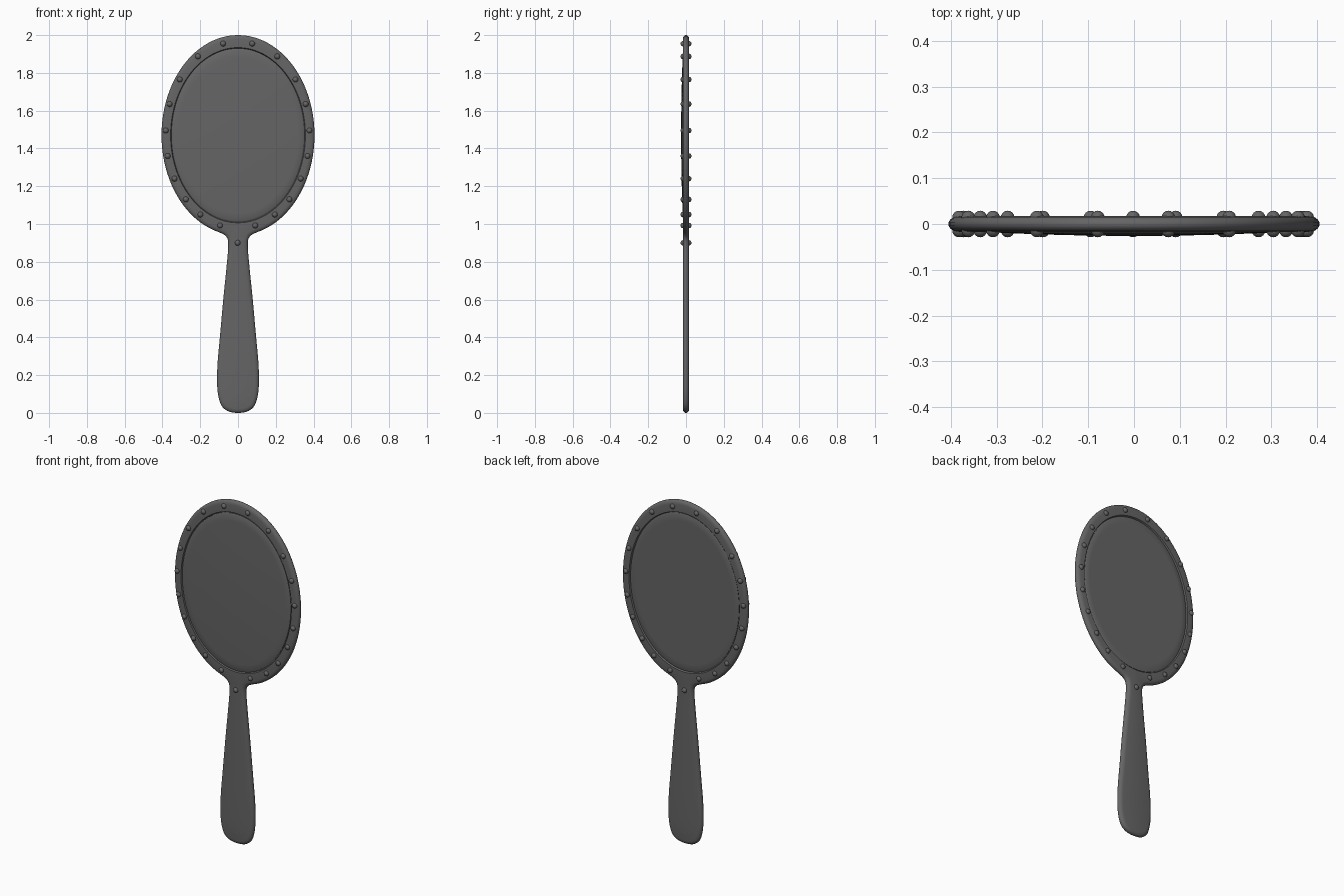
import bpy, bmesh
from math import sin, cos, pi, radians
from mathutils import Vector

if "Cube" in bpy.data.objects:
    bpy.data.objects.remove(bpy.data.objects["Cube"], do_unlink=True)

HEAD_Z, HEAD_X, HEAD_H = 1.47, 0.405, 0.53
GLASS_X, GLASS_H = 0.353, 0.46


def material(name, value):
    mat = bpy.data.materials.new(name)
    mat.use_nodes = True
    mat.diffuse_color = (value, value, value, 1)
    mat.node_tree.nodes["Principled BSDF"].inputs["Base Color"].default_value = (value, value, value, 1)
    return mat


METAL = material("dark grey", 0.13)


def finish(bm, name, angle=35):
    bmesh.ops.recalc_face_normals(bm, faces=bm.faces)
    mesh = bpy.data.meshes.new(name)
    bm.to_mesh(mesh)
    bm.free()
    mesh.materials.append(METAL)
    obj = bpy.data.objects.new(name, mesh)
    bpy.context.collection.objects.link(obj)
    bpy.ops.object.select_all(action="DESELECT")
    obj.select_set(True)
    bpy.context.view_layer.objects.active = obj
    bpy.ops.object.shade_smooth_by_angle(angle=radians(angle))
    return obj


def ellipse(rx, rz, n=96):
    return [Vector((rx * sin(2 * pi * i / n), HEAD_Z - rz * cos(2 * pi * i / n))) for i in range(n)]


def smooth_path(pts, steps=5):
    """Catmull-Rom samples through the points, without the first and last ones."""
    out = []
    for a, b, c, d in zip(pts, pts[1:], pts[2:], pts[3:]):
        for k in range(steps):
            t = k / steps
            out.append(0.5 * (2 * b + (c - a) * t + (2 * a - 5 * b + 4 * c - d) * t * t
                              + (3 * b - a - 3 * c + d) * t ** 3))
    return out


def inset(loop, dist):
    out = []
    for i, p in enumerate(loop):
        t = (loop[(i + 1) % len(loop)] - loop[i - 1]).normalized()
        out.append(p + Vector((-t.y, t.x)) * dist)
    return out


def add_ring(bm, loop, y):
    return [bm.verts.new((p.x, y, p.y)) for p in loop]


def bridge(bm, a, b):
    n = len(a)
    for i in range(n):
        bm.faces.new((a[i], a[(i + 1) % n], b[(i + 1) % n], b[i]))


def loop_edges(bm, ring):
    return [bm.edges.get((ring[i - 1], ring[i])) or bm.edges.new((ring[i - 1], ring[i]))
            for i in range(len(ring))]


# Silhouette: handle profile up to the neck, then around the oval head
handle = [Vector(p) for p in (
    (-0.05, 0.006), (0, 0), (0.05, 0.008), (0.087, 0.038), (0.106, 0.1), (0.111, 0.18),
    (0.107, 0.28), (0.096, 0.4), (0.078, 0.6), (0.060, 0.78), (0.052, 0.88),
    (0.057, 0.925), (0.085, 0.951), (0.12, 0.964))]
half = smooth_path(handle)
half += [p for p in ellipse(HEAD_X, HEAD_H) if p.x > 0.088]
outline = half + [Vector((0, HEAD_Z + HEAD_H))]
top = [p for p in ellipse(HEAD_X, HEAD_H) if 0.001 < p.x <= 0.088 and p.y > HEAD_Z]
outline = half + top + [Vector((0, HEAD_Z + HEAD_H))]
outline += [Vector((-p.x, p.y)) for p in reversed((half + top)[1:])]

# Frame and handle: rounded plate with an oval recess on both sides
bm = bmesh.new()
section = [(0.022, -0.017), (0.011, -0.015), (0.004, -0.010), (0, -0.004)]
section += [(d, -y) for d, y in reversed(section)]
rings = [add_ring(bm, inset(outline, d), y) for d, y in section]
for a, b in zip(rings, rings[1:]):
    bridge(bm, a, b)
for ring, side in ((rings[0], -1), (rings[-1], 1)):
    lip = add_ring(bm, ellipse(GLASS_X + 0.004, GLASS_H + 0.004), side * 0.017)
    edges = loop_edges(bm, ring) + loop_edges(bm, lip)
    bmesh.ops.triangle_fill(bm, edges=edges, use_beauty=True, normal=(0, side, 0))
    floor = add_ring(bm, ellipse(GLASS_X, GLASS_H), side * 0.007)
    bridge(bm, lip, floor)
    bm.faces.new(floor)
finish(bm, "frame_and_handle")


# Oval panels: domed glass in front, flat plate behind
def panel(name, side, edge_y, bulge):
    bm = bmesh.new()
    prev = add_ring(bm, ellipse(GLASS_X - 0.003, GLASS_H - 0.003), side * 0.006)
    for s in (0.995, 0.98, 0.9, 0.75, 0.55, 0.35, 0.15):
        drop = 0.003 if s > 0.99 else 0
        ring = add_ring(bm, ellipse(GLASS_X * s, GLASS_H * s),
                        side * (edge_y - drop + bulge * (1 - s * s)))
        bridge(bm, prev, ring)
        prev = ring
    bm.faces.new(prev)
    finish(bm, name)


panel("mirror_glass", -1, 0.016, 0.010)
panel("back_plate", 1, 0.014, 0)

# Rivets around the rim and on the neck, front and back
spots = [(0.077, 1.955), (0.21, 1.887), (0.306, 1.765), (0.36, 1.635), (0.38, 1.495),
         (0.37, 1.36), (0.334, 1.24), (0.274, 1.13), (0.197, 1.05), (0.093, 0.992)]
spots = spots + [(-x, z) for x, z in spots] + [(0, 0.9)]
for name, side in (("front_rivets", -1), ("back_rivets", 1)):
    bm = bmesh.new()
    for x, z in spots:
        made = bmesh.ops.create_uvsphere(bm, u_segments=16, v_segments=10, radius=0.015)
        bmesh.ops.translate(bm, verts=made["verts"], vec=(x - 0.002, side * 0.014, z))
    finish(bm, name, 60)
